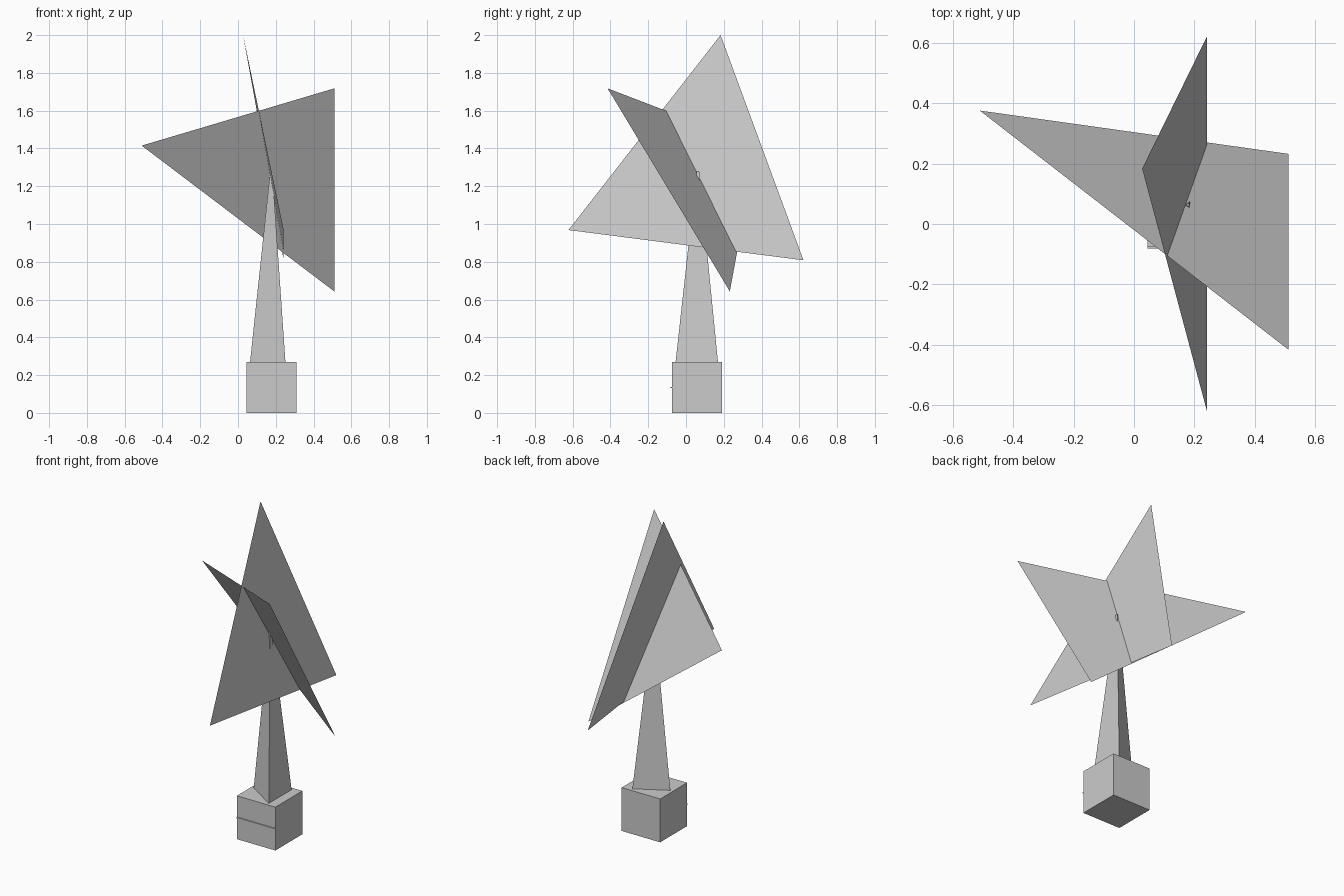
import bpy

if "Cube" in bpy.data.objects:
    bpy.data.objects.remove(bpy.data.objects["Cube"])


def make_object(name, verts, faces):
    mesh = bpy.data.meshes.new(name)
    mesh.from_pydata(verts, [], faces)
    mesh.update()
    obj = bpy.data.objects.new(name, mesh)
    bpy.context.collection.objects.link(obj)
    return obj


def make_box(name, lo, hi):
    size = [b - a for a, b in zip(lo, hi)]
    mid = [(a + b) / 2 for a, b in zip(lo, hi)]
    bpy.ops.mesh.primitive_cube_add(size=1, location=mid)
    obj = bpy.context.object
    obj.name = name
    obj.scale = size
    return obj


# Square base with a thin ridge across its front
make_box("base_block", (0.045, -0.075, 0), (0.31, 0.19, 0.27))
make_box("front_ridge", (0.045, -0.081, 0.131), (0.31, -0.07, 0.138))

# Three-sided tapering post, almost pointed at the top
foot = [(0.064, 0.063), (0.251, -0.055), (0.251, 0.169)]
tip = (0.178, 0.063)
mid = [sum(p[i] for p in foot) / 3 for i in (0, 1)]
bottom = [(x, y, 0.27) for x, y in foot]
top = [(tip[0] + 0.06 * (x - mid[0]), tip[1] + 0.06 * (y - mid[1]), 1.28)
       for x, y in foot]
sides = [(i, (i + 1) % 3, (i + 1) % 3 + 3, i + 3) for i in range(3)]
make_object("post", bottom + top, sides + [(2, 1, 0), (3, 4, 5)])

# Two flat triangular sheets that cross each other
sheets = {
    "wide_sheet": [(-0.51, 0.375, 1.415), (0.51, 0.232, 0.643), (0.51, -0.415, 1.718)],
    "upright_sheet": [(0.027, 0.183, 2.0), (0.242, -0.622, 0.968), (0.242, 0.622, 0.808)],
}
for name, corners in sheets.items():
    make_object(name, corners, [(0, 1, 2)])
